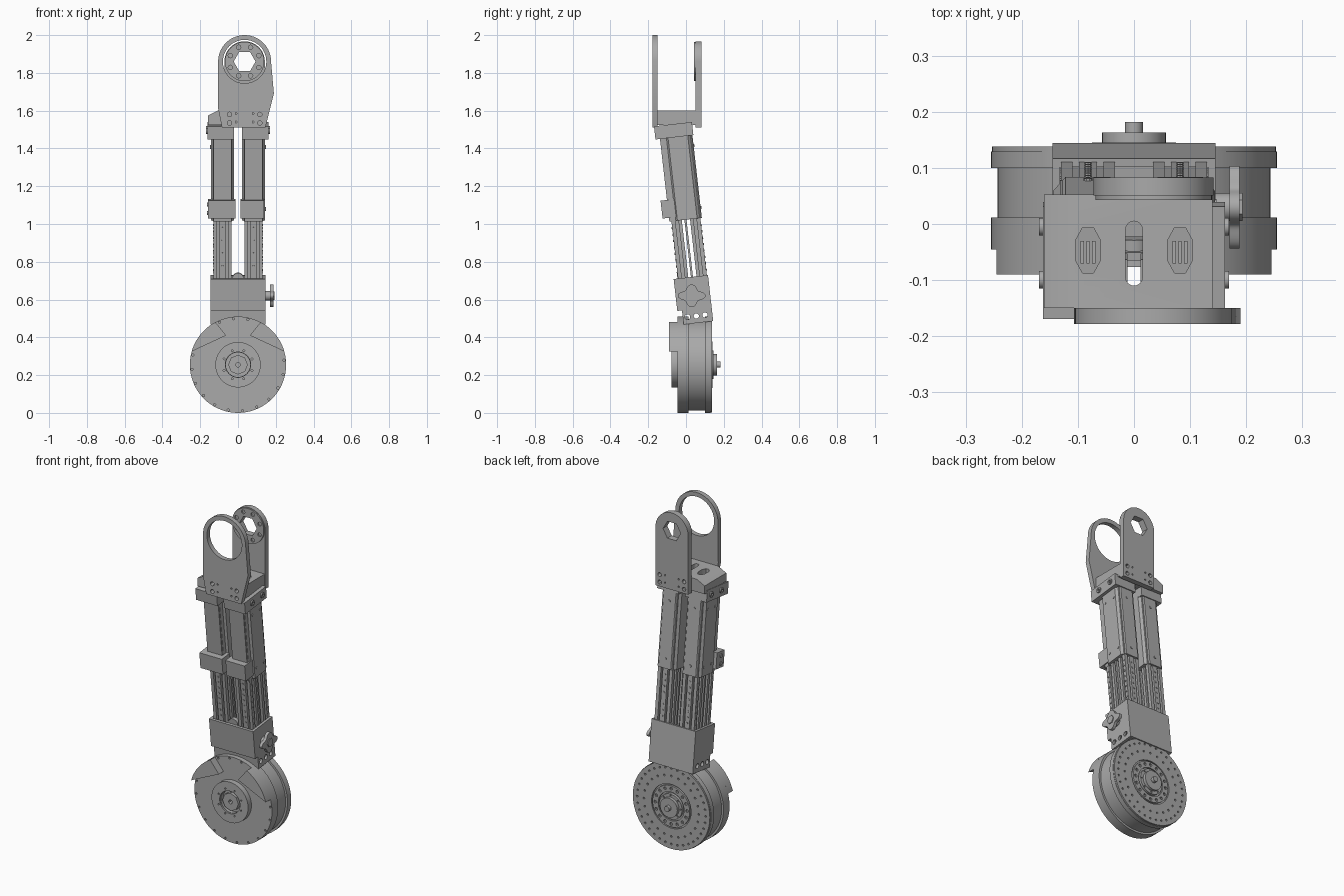
import bpy, bmesh
from math import sin, cos, pi, radians
from mathutils import Matrix, Vector

if "Cube" in bpy.data.objects:
    bpy.data.objects.remove(bpy.data.objects["Cube"])

metal = bpy.data.materials.new("grey_metal")
metal.use_nodes = True
GREY = (0.4, 0.4, 0.4, 1)
metal.diffuse_color = GREY
metal.node_tree.nodes["Principled BSDF"].inputs["Base Color"].default_value = GREY

# Axis frames: profile u, v and depth w mapped to the world
AXES = {
    "X": Matrix(((0, 0, 1, 0), (1, 0, 0, 0), (0, 1, 0, 0), (0, 0, 0, 1))),
    "Y": Matrix(((1, 0, 0, 0), (0, 0, -1, 0), (0, 1, 0, 0), (0, 0, 0, 1))),
    "Z": Matrix.Identity(4),
}
WORLD = Matrix.Identity(4)
LEG = Matrix.Translation((0, 0.034, 0.72)) @ Matrix.Rotation(radians(6.5), 4, "X")
WHEEL_Z = 0.255


def circle(u, v, r, n=16, start=0.0):
    return [(u + r * cos(start + 2 * pi * i / n), v + r * sin(start + 2 * pi * i / n)) for i in range(n)]


def bolt_ring(u, v, ring, r, count, start=0.0):
    return [circle(*p, r, 8) for p in circle(u, v, ring, count, start)]


def rect(u0, u1, v0, v1):
    return [(u0, v0), (u1, v0), (u1, v1), (u0, v1)]


def arc(u, v, r, a0, a1, n=24):
    return [(u + r * cos(radians(a0 + (a1 - a0) * i / n)), v + r * sin(radians(a0 + (a1 - a0) * i / n)))
            for i in range(n + 1)]


def prism(name, loops, w0, w1, axis="Y", frame=WORLD, cut=None):
    """Extrude an outline with holes from w0 to w1 along an axis."""
    curve = bpy.data.curves.new(name, "CURVE")
    curve.dimensions = "2D"
    curve.fill_mode = "BOTH"
    curve.extrude = abs(w1 - w0) / 2
    for pts in loops:
        s = curve.splines.new("POLY")
        s.points.add(len(pts) - 1)
        for p, (u, v) in zip(s.points, pts):
            p.co = (u, v, 0, 1)
        s.use_cyclic_u = True
    tmp = bpy.data.objects.new(name + "_outline", curve)
    bpy.context.collection.objects.link(tmp)
    dg = bpy.context.evaluated_depsgraph_get()
    mesh = bpy.data.meshes.new_from_object(tmp.evaluated_get(dg))
    bpy.data.objects.remove(tmp)
    bpy.data.curves.remove(curve)
    mid = (w0 + w1) / 2
    shift = {"X": (mid, 0, 0), "Y": (0, mid, 0), "Z": (0, 0, mid)}[axis]
    mesh.transform(frame @ Matrix.Translation(shift) @ AXES[axis])
    bm = bmesh.new()
    bm.from_mesh(mesh)
    bmesh.ops.remove_doubles(bm, verts=bm.verts, dist=1e-5)
    if cut:
        r = bmesh.ops.bisect_plane(bm, geom=bm.verts[:] + bm.edges[:] + bm.faces[:],
                                   plane_co=cut[0], plane_no=cut[1], clear_outer=True)
        edges = [e for e in r["geom_cut"] if isinstance(e, bmesh.types.BMEdge)]
        bmesh.ops.holes_fill(bm, edges=edges)
    bmesh.ops.recalc_face_normals(bm, faces=bm.faces)
    bm.to_mesh(mesh)
    bm.free()
    mesh.materials.clear()
    mesh.materials.append(metal)
    mesh.shade_smooth()
    mesh.set_sharp_from_angle(angle=radians(30))
    mesh.name = name
    ob = bpy.data.objects.new(name, mesh)
    bpy.context.collection.objects.link(ob)
    return ob


def box(name, x0, x1, y0, y1, z0, z1, frame=WORLD):
    return prism(name, [rect(x0, x1, y0, y1)], z0, z1, "Z", frame)


def disc(name, r, y0, y1, holes=(), n=72):
    return prism(name, [circle(0, WHEEL_Z, r, n)] + list(holes), y0, y1)


def wheel_ring(ring, r, count, start=0.0):
    return bolt_ring(0, WHEEL_Z, ring, r, count, start)


# Wheel drum
disc("wheel_front_rim", 0.255, -0.037, 0.012)
disc("wheel_drum", 0.243, 0.012, 0.1)
disc("wheel_back_rim", 0.255, 0.1, 0.129)
disc("wheel_front_cover", 0.255, -0.045, -0.037, wheel_ring(0.245, 0.006, 20, 0.1))
disc("wheel_back_cover", 0.253, 0.129, 0.138,
     wheel_ring(0.225, 0.006, 36) + wheel_ring(0.18, 0.006, 24) + [circle(0, WHEEL_Z, 0.13, 48)])
disc("back_hub_ring", 0.122, 0.129, 0.14, wheel_ring(0.105, 0.009, 16) + [circle(0, WHEEL_Z, 0.085, 32)])
disc("back_hub_plate", 0.075, 0.129, 0.145, wheel_ring(0.065, 0.005, 8))
disc("back_hub", 0.057, 0.129, 0.163, n=32)
disc("back_shaft", 0.016, 0.163, 0.182, n=20)

# Front hub
disc("front_hub", 0.12, -0.068, -0.045, [circle(0, WHEEL_Z, 0.065, 32)])
disc("front_hub_cap", 0.12, -0.077, -0.068, wheel_ring(0.08, 0.005, 8, 0.39) + [circle(0, WHEEL_Z, 0.067, 32)])
disc("front_hub_core", 0.052, -0.071, -0.045, [circle(0, WHEEL_Z, 0.012, 12)], n=8)

# Raised guard segments on the front of the wheel
for side, label in ((-1, "right"), (1, "left")):
    pts = arc(0, WHEEL_Z, 0.255, 62, 16) + [(0.063, WHEEL_Z + 0.155)]
    prism(label + "_wheel_guard", [[(side * u, v) for u, v in pts]], -0.09, -0.045)

# Lower bracket: an open shell around the two legs
side_plate = [(-0.1, 0), (0.083, 0), (0.083, -0.245), (-0.075, -0.245), (-0.075, -0.17), (-0.1, -0.17)]
side_holes = [circle(y, -0.208, 0.014, 16) for y in (-0.05, -0.003, 0.043)]
for side, label in ((-1, "right"), (1, "left")):
    prism(label + "_bracket_side", [side_plate] + side_holes, side * 0.13, side * 0.145, "X", LEG)
prism("bracket_front", [rect(-0.13, 0.13, -0.17, 0)], -0.1, -0.085, "Y", LEG)
prism("bracket_back", [rect(-0.13, 0.13, -0.245, 0)], 0.068, 0.083, "Y", LEG)
prism("bracket_front_web", [rect(-0.13, 0.13, -0.245, -0.165)], -0.075, -0.065, "Y", LEG)
box("bracket_floor", -0.13, 0.13, -0.085, 0.068, -0.17, -0.155, LEG)
prism("bracket_centre_boss", [circle(0, 0, 0.03, 20)], -0.08, -0.06, "Y", LEG)

# Clamping knob with rounded lobes
knob = []
for i in range(60):
    a = 2 * pi * i / 60
    r = 0.056 + 0.012 * cos(4 * a)
    knob.append((0.03 + 1.08 * r * cos(a), 0.62 + 0.88 * r * sin(a)))
prism("knob_stem", [circle(0.03, 0.62, 0.025, 20)], 0.145, 0.17, "X")
prism("knob", [knob], 0.17, 0.188, "X")
prism("knob_cap", [circle(0.03, 0.62, 0.025, 6)], 0.188, 0.193, "X")

for side, label in ((-1, "right"), (1, "left")):
    c = side * 0.082

    # Lower telescoping posts with grooved faces
    for fb, where in ((-1, "front"), (1, "back")):
        prof = [(-0.048, 0.022), (0.048, 0.022), (0.048, 0.04), (0.036, 0.04), (0.036, 0.056), (0.048, 0.056),
                (0.048, 0.077), (0.028, 0.077), (0.028, 0.062), (0.016, 0.062), (0.016, 0.077)]
        prof += [(-u, v) for u, v in reversed(prof[2:])]
        prism(f"{label}_{where}_post", [[(c + u, fb * v) for u, v in prof]], -0.15, 0.4, "Z", LEG)
        for k in range(8):
            z = 0.03 + k * 0.034
            prism("post_pin", [circle(c, z, 0.006, 8)], fb * 0.077, fb * 0.08, "Y", LEG)
            prism("post_side_pin", [circle(fb * 0.066, z, 0.005, 8)], c + side * 0.048, c + side * 0.051, "X", LEG)
    box(label + "_post_web", c - 0.045, c + 0.045, -0.008, 0.003, -0.15, 0.4, LEG)

    # Upper sleeves: a narrow front and a wider chamfered back
    sleeve = [(-0.048, -0.088), (0.048, -0.088), (0.048, -0.055), (0.062, -0.045),
              (0.062, 0.06), (0.04, 0.085), (-0.04, 0.085), (-0.062, 0.06), (-0.062, -0.045), (-0.048, -0.055)]
    bore = rect(c - 0.05, c + 0.05, -0.079, 0.079)
    prism(label + "_sleeve", [[(c + u, v) for u, v in sleeve], bore], 0.305, 0.75, "Z", LEG)
    for z in (0.36, 0.69):
        prism("sleeve_screw", [circle(c, z, 0.008, 10)], 0.085, 0.089, "Y", LEG)
        for y in (-0.025, 0.045):
            prism("sleeve_side_screw", [circle(y, z, 0.007, 10)],
                  c + side * 0.062, c + side * 0.065, "X", LEG)

    # Clamp at the sleeve foot and collar at its top
    outer = -0.16 if side < 0 else 0.138
    lo, hi = sorted((side * 0.012, outer))
    box(label + "_foot_clamp", lo, hi, -0.122, -0.05, 0.325, 0.42, LEG)
    lo, hi = sorted((side * 0.022, side * 0.162))
    box(label + "_collar", lo, hi, -0.112, 0.09, 0.745, 0.815, LEG)
    for y in (-0.045, 0.05):
        prism("collar_bolt", [circle(y, 0.782, 0.016, 16), circle(y, 0.782, 0.008, 6)],
              side * 0.162, side * 0.169, "X", LEG)
for z in (0.35, 0.395):
    prism("clamp_bolt", [circle(-0.09, z, 0.011, 12)], -0.165, -0.16, "X", LEG)

# Top block with a centre slot and two hexagonal openings, sloped on one shoulder
slot = arc(0, -0.01, 0.015, 0, 180, 8) + arc(0, -0.095, 0.015, 180, 360, 8)
hexes = [[(c + u, -0.047 + v) for u, v in ((-0.022, -0.018), (-0.01, -0.04), (0.01, -0.04),
          (0.022, -0.018), (0.022, 0.018), (0.01, 0.04), (-0.01, 0.04), (-0.022, 0.018))] for c in (-0.082, 0.082)]
prism("top_block", [rect(-0.16, 0.14, -0.15, 0.053), slot] + hexes, 1.525, 1.6, "Z",
      cut=(Vector((-0.108, 0, 1.6)), Vector((-0.5, 0, 1))))
for c in (-0.082, 0.082):
    for d in (-0.01, 0, 0.01):
        box("opening_rib", c + d - 0.003, c + d + 0.003, -0.07, -0.03, 1.52, 1.57)

# Front fork plate with a large round eye
CX, CZ = 0.035, 1.86
mounts = [circle(CX + s * 0.08, z, 0.012, 12) for s in (-1, 1) for z in (1.535, 1.58)]
mounts += [circle(CX + s * 0.045, z, 0.005, 8) for s in (-1, 1) for z in (1.54, 1.585)]
front_fork = [(-0.085, 1.51), (0.145, 1.51), (0.19, 1.69)] + arc(CX, CZ, 0.14, 0, 180, 36) + [(-0.107, 1.62)]
prism("front_fork_plate", [front_fork, circle(CX, CZ, 0.115, 48)] + mounts, -0.178, -0.15)

# Back fork plate with a hexagonal bore and a bolt circle
bolts = bolt_ring(CX, CZ, 0.082, 0.012, 8, pi / 8)
bore = circle(CX, CZ, 0.058, 6)
back_fork = [(CX - 0.107, 1.51), (CX + 0.107, 1.51)] + arc(CX, CZ, 0.107, 0, 180, 36)
prism("back_fork_plate", [back_fork, bore] + mounts, 0.051, 0.083)
prism("back_fork_boss", [circle(CX, CZ, 0.104, 48), bore] + bolts, 0.043, 0.051)
